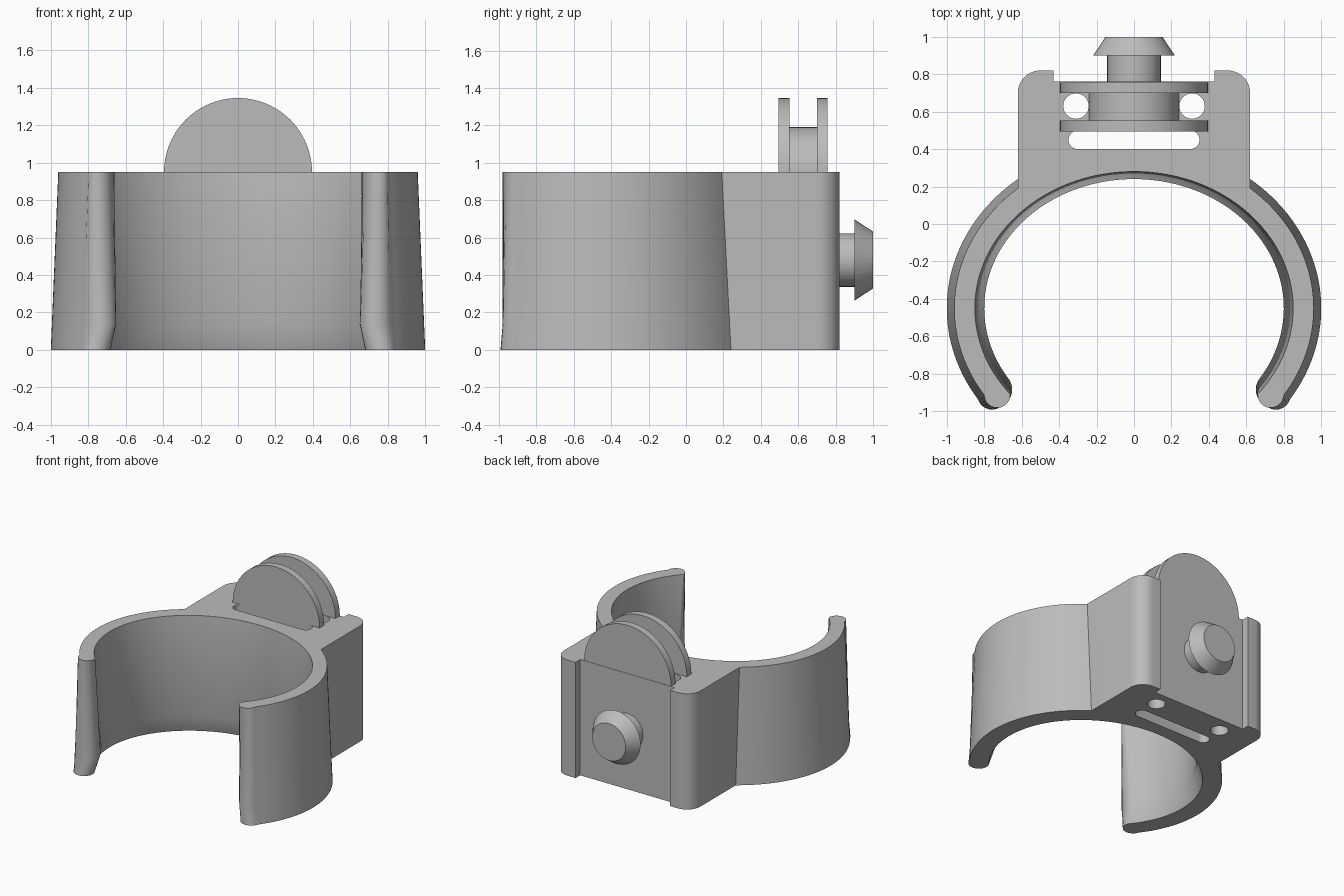
import bpy, bmesh
from math import cos, sin, acos, atan2, hypot, pi, radians

cube = bpy.data.objects.get("Cube")
if cube:
    bpy.data.objects.remove(cube, do_unlink=True)

grey = bpy.data.materials.new("plain grey")
grey.use_nodes = True
GREY = (0.5, 0.5, 0.5, 1)
grey.diffuse_color = GREY
grey.node_tree.nodes["Principled BSDF"].inputs["Base Color"].default_value = GREY

HEIGHT, RING_Y, BLOCK_X = 0.95, -0.45, 0.62


def loft(name, sections, smooth=True):
    """Closed solid through sections holding equal numbers of points."""
    bm = bmesh.new()
    rings = [[bm.verts.new(p) for p in s] for s in sections]
    n = len(rings[0])
    for low, high in zip(rings, rings[1:]):
        for i in range(n):
            j = (i + 1) % n
            bm.faces.new((low[i], low[j], high[j], high[i]))
    bm.faces.new(rings[0])
    bm.faces.new(rings[-1])
    bmesh.ops.recalc_face_normals(bm, faces=bm.faces)
    mesh = bpy.data.meshes.new(name)
    bm.to_mesh(mesh)
    bm.free()
    mesh.materials.append(grey)
    obj = bpy.data.objects.new(name, mesh)
    bpy.context.collection.objects.link(obj)
    if smooth:
        shade(obj)
    return obj


def shade(obj):
    bpy.ops.object.select_all(action='DESELECT')
    obj.select_set(True)
    bpy.context.view_layer.objects.active = obj
    bpy.ops.object.shade_smooth_by_angle(angle=radians(25))


def arc(cx, cy, rx, ry, start, end, steps):
    angles = [start + (end - start) * i / steps for i in range(steps + 1)]
    return [(cx + rx * cos(t), cy + ry * sin(t)) for t in angles]


def outline(z, inner, inner_end, outer):
    """Clip and mounting block cross-section at one height."""
    inside = arc(0, RING_Y, *inner, pi / 2, radians(inner_end), 48)
    outside = arc(0, RING_Y, *outer, radians(-33.5), acos(BLOCK_X / outer[0]), 40)
    (ax, ay), (bx, by) = inside[-1], outside[0]
    r = hypot(bx - ax, by - ay) / 2
    start = atan2(ay - by, ax - bx)
    tip = arc((ax + bx) / 2, (ay + by) / 2, r, r, start, start + pi, 12)[1:-1]
    corner = arc(BLOCK_X - 0.12, 0.70, 0.12, 0.12, 0, pi / 2, 10)
    half = inside + tip + outside + corner + [(0.43, 0.82), (0.43, 0.76)]
    mirrored = [(-x, y) for x, y in reversed(half[1:])]
    return [(x, y, z) for x, y in half + mirrored]


# Tapered clip with flared lower lip, joined to its block
body = loft("clip_body", [
    outline(0, (0.85, 0.74), -36.5, (1.0, 0.88)),
    outline(0.14, (0.80, 0.69), -34, (0.994, 0.874)),
    outline(HEIGHT, (0.85, 0.73), -39, (0.96, 0.84)),
], smooth=False)


# Vertical holes and rounded slot
def cut(name, points):
    cutter = loft(name, [[(x, y, z) for x, y in points] for z in (-0.1, 1.1)], smooth=False)
    cutter.hide_render = True
    mod = body.modifiers.new(name, 'BOOLEAN')
    mod.operation, mod.solver, mod.object = 'DIFFERENCE', 'EXACT', cutter
    bpy.context.view_layer.objects.active = body
    bpy.ops.object.modifier_apply(modifier=name)
    bpy.data.objects.remove(cutter, do_unlink=True)


for side in (-1, 1):
    cut("hole_cutter", arc(side * 0.31, 0.63, 0.068, 0.068, 0, 2 * pi, 32)[:-1])
cut("slot_cutter", arc(0.30, 0.45, 0.05, 0.05, -pi / 2, pi / 2, 12)
    + arc(-0.30, 0.45, 0.05, 0.05, pi / 2, 1.5 * pi, 12))
shade(body)


# Half-round pulley on top
def half_disc(name, radius, y0, y1):
    profile = [(-radius, HEIGHT - 0.02)] + arc(0, HEIGHT, radius, radius, pi, 0, 48)
    profile.append((radius, HEIGHT - 0.02))
    loft(name, [[(x, y, z) for x, z in profile] for y in (y0, y1)])


half_disc("front_disc", 0.395, 0.495, 0.553)
half_disc("pulley_core", 0.24, 0.54, 0.71)
half_disc("back_disc", 0.395, 0.70, 0.757)

# Mushroom peg on the back face
loft("back_peg", [[(x, y, z) for x, z in arc(0, 0.48, r, r, 0, 2 * pi, 48)[:-1]]
                  for y, r in ((0.74, 0.143), (0.90, 0.143), (0.90, 0.218), (1.0, 0.152))])
